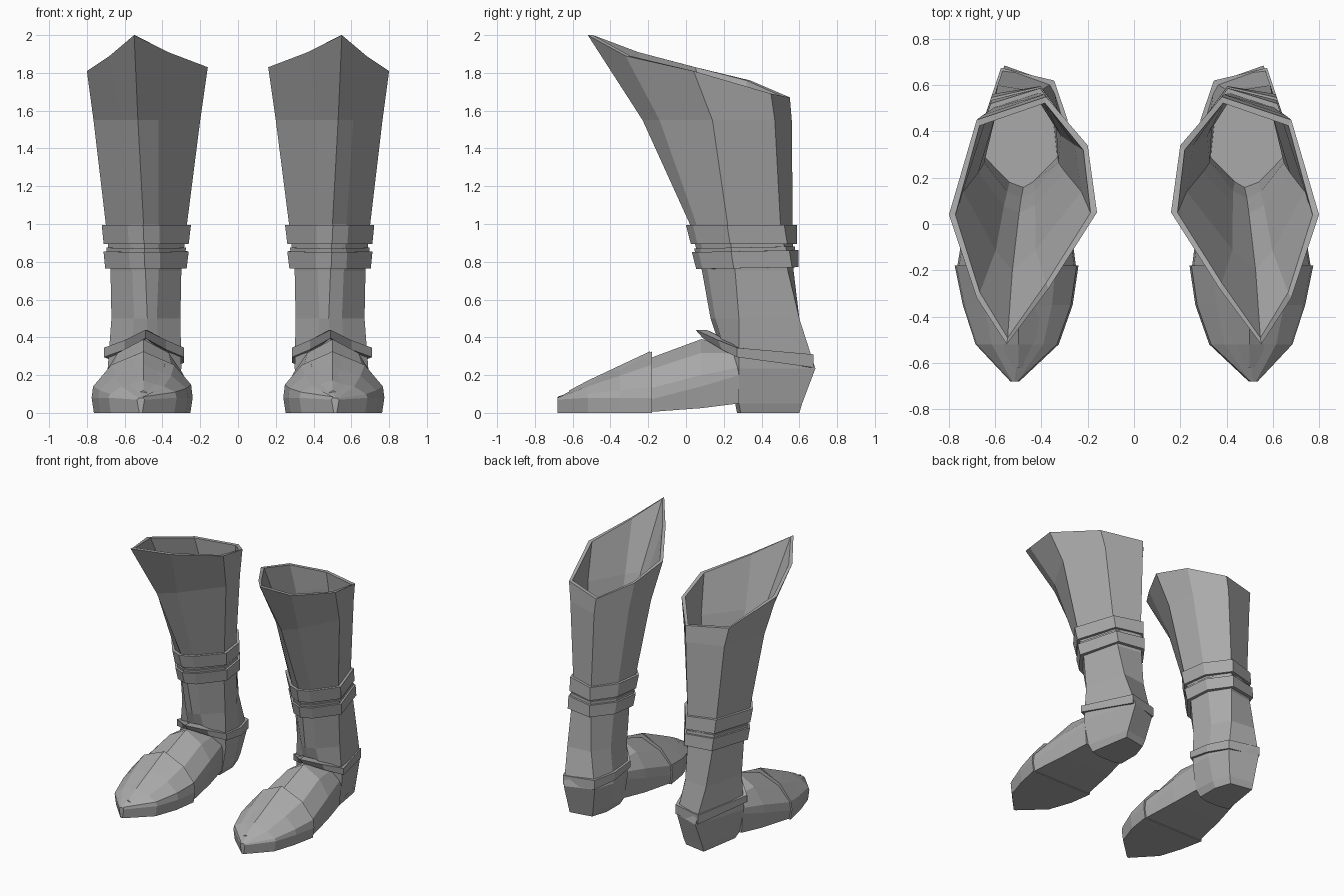
import bpy, bmesh
from mathutils import Vector

if "Cube" in bpy.data.objects:
    bpy.data.objects.remove(bpy.data.objects["Cube"])

leather = bpy.data.materials.new("grey leather")
leather.diffuse_color = (0.4, 0.4, 0.4, 1)
leather.use_nodes = True
leather.node_tree.nodes["Principled BSDF"].inputs["Base Color"].default_value = leather.diffuse_color


def loft(name, rings, cap_start=True, cap_end=True, closed=False):
    """Skin a list of equal-length rings and mirror the part to the other boot."""
    bm = bmesh.new()
    loops = [[bm.verts.new(p) for p in r] for r in rings]
    pairs = list(zip(loops, loops[1:])) + ([(loops[-1], loops[0])] if closed else [])
    n = len(rings[0])
    for a, b in pairs:
        for i in range(n):
            j = (i + 1) % n
            bm.faces.new((a[i], a[j], b[j], b[i]))
    if not closed:
        if cap_start:
            bm.faces.new(loops[0])
        if cap_end:
            bm.faces.new(loops[-1])
    bmesh.ops.recalc_face_normals(bm, faces=bm.faces)
    me = bpy.data.meshes.new(name)
    bm.to_mesh(me)
    bm.free()
    me.materials.append(leather)
    ob = bpy.data.objects.new(name, me)
    bpy.context.collection.objects.link(ob)
    ob.modifiers.new("pair", 'MIRROR').use_mirror_merge = False
    return ob


def grow(ring, d):
    """Move a ring outward (or inward) from its centre by a distance."""
    c = sum((Vector(p) for p in ring), Vector()) / len(ring)
    out = []
    for p in ring:
        v = Vector((p[0] - c.x, p[1] - c.y, 0))
        out.append(Vector(p) + v.normalized() * d)
    return out


def level(z, xy):
    return [Vector((x, y, z)) for x, y in xy]


# Shaft rings: front, front outer, outer, back outer, back inner, inner back, inner, front inner
heel_base = level(0.0, [(.49, .27), (.55, .27), (.62, .29), (.57, .60),
                        (.40, .57), (.36, .45), (.36, .29), (.42, .27)])
heel_low = level(0.05, [(.49, .26), (.56, .26), (.65, .28), (.57, .615),
                        (.385, .58), (.34, .45), (.33, .28), (.42, .26)])
heel_wide = level(0.235, [(.49, .22), (.57, .23), (.69, .28), (.56, .685),
                          (.35, .61), (.30, .45), (.30, .28), (.41, .23)])
ankle = level(0.5, [(.48, .13), (.55, .155), (.67, .28), (.59, .60),
                    (.40, .58), (.325, .45), (.305, .28), (.43, .155)])
calf_low = level(0.75, [(.49, .085), (.56, .115), (.675, .26), (.60, .54),
                        (.41, .57), (.315, .43), (.30, .26), (.42, .115)])
calf = level(1.0, [(.50, .02), (.575, .055), (.70, .22), (.61, .50),
                   (.41, .565), (.295, .40), (.27, .22), (.42, .055)])
calf_high = level(1.55, [(.53, -.23), (.61, -.14), (.765, .14), (.655, .47),
                         (.39, .56), (.235, .36), (.20, .14), (.42, -.14)])
rim = [Vector(p) for p in [(.55, -.52, 2.0), (.68, -.32, 1.89), (.80, .04, 1.81),
                           (.68, .45, 1.69), (.38, .55, 1.67), (.20, .34, 1.76),
                           (.16, .05, 1.83), (.37, -.28, 1.91)]]
inside = [grow(r, -.028) for r in (rim, calf_high, calf, calf_low, ankle)]
loft("boot_shaft", [heel_base, heel_low, heel_wide, ankle, calf_low, calf,
                    calf_high, rim] + inside)


# Straps wrapped around the calf
def strap(name, z0, z1, d, tilt):
    def at(z):
        t = (z - .75) / .25
        r = [a.lerp(b, t) for a, b in zip(calf_low, calf)]
        for p in r:
            p.z += tilt * (p.y - .25)
        return r
    lo, hi = at(z0), at(z1)
    loft(name, [grow(lo, -.005), grow(lo, d), grow(hi, d), grow(hi, -.005)], closed=True)


strap("upper_strap", .895, .995, .022, .0)
strap("strap_keeper", .85, .875, .01, .02)
strap("lower_strap", .765, .855, .027, .02)

# Pointed cuff around the ankle
cuff = [(.49, .05, .44, .045), (.60, .17, .385, .05), (.71, .27, .345, .05),
        (.575, .675, .31, .07), (.345, .62, .31, .07), (.287, .45, .325, .06),
        (.285, .27, .345, .05), (.38, .17, .385, .05)]
top = [Vector((x, y, z)) for x, y, z, h in cuff]
low = [Vector((x, y, z - h)) for x, y, z, h in cuff]
low[0].y, low[1].y, low[7].y = .09, .19, .19
loft("ankle_cuff", [grow(low, -.06), low, top, grow(top, -.06)], closed=True)


# Foot sections: sole, side, shoulder, ridge and back down the other side
def section(y, xi, xo, z0, zs, zm, zt, ridge=.50, k=.62):
    return [Vector(p) for p in [
        (xo - .012, y, z0), (xo, y, zs), (xo - .008, y, zm),
        (ridge + (xo - ridge) * k, y, zm + (zt - zm) * .62), (ridge, y, zt),
        (ridge + (xi - ridge) * k, y, zm + (zt - zm) * .62),
        (xi + .008, y, zm + .01), (xi, y, zs), (xi + .012, y, z0)]]


loft("toe_cap", [section(-.68, .495, .535, 0, .07, .075, .08, .515),
                 section(-.52, .325, .685, 0, .08, .10, .165),
                 section(-.35, .265, .74, 0, .08, .12, .245),
                 section(-.18, .24, .775, 0, .08, .14, .325)])
loft("foot", [section(-.19, .25, .765, .005, .07, .13, .29),
              section(.08, .285, .72, .025, .14, .20, .39),
              section(.28, .32, .68, .05, .20, .24, .36)])


# Raised panel on top of the toe cap
def panel(y, xi, xo, zs, zt):
    return [Vector((xi, y, zs)), Vector((.50, y, zt)), Vector((xo, y, zs)),
            Vector((xo, y, zs - .02)), Vector((.50, y, zt - .02)), Vector((xi, y, zs - .02))]


loft("toe_panel", [panel(-.62, .475, .54, .103, .118), panel(-.52, .42, .585, .145, .171),
                   panel(-.35, .40, .60, .209, .251), panel(-.19, .385, .625, .269, .326)])
